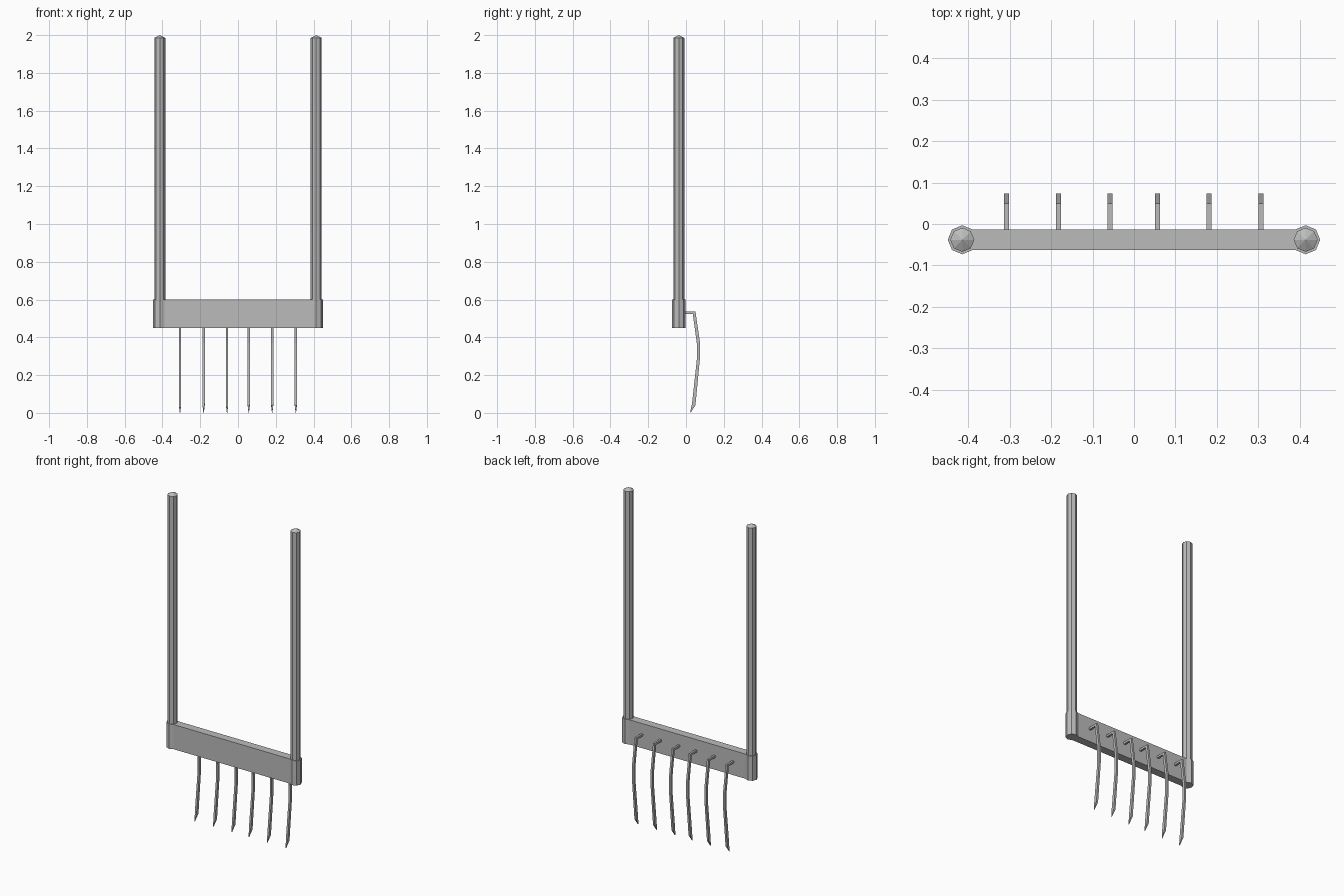
import bpy
import bmesh
import math
from mathutils import Matrix, Vector

cube = bpy.data.objects.get("Cube")
if cube:
    bpy.data.objects.remove(cube, do_unlink=True)

metal = bpy.data.materials.new("grey_metal")
metal.use_nodes = True
GREY = (0.5, 0.5, 0.5, 1)
metal.diffuse_color = GREY
metal.node_tree.nodes["Principled BSDF"].inputs["Base Color"].default_value = GREY

POST_X, POST_Y = 0.414, -0.038
SOCKET_R, POLE_R = 0.035, 0.029
BAR_LOW, BAR_TOP = 0.45, 0.6


def finish(name, bm):
    bmesh.ops.recalc_face_normals(bm, faces=bm.faces)
    mesh = bpy.data.meshes.new(name)
    bm.to_mesh(mesh)
    bm.free()
    mesh.materials.append(metal)
    obj = bpy.data.objects.new(name, mesh)
    bpy.context.collection.objects.link(obj)
    return obj


def ring(radius, x, z):
    steps = [math.tau * i / 8 for i in range(8)]
    return [Vector((x + radius * math.cos(a), POST_Y + radius * math.sin(a), z)) for a in steps]


def extrude(bm, outline, offset):
    face = bm.faces.new([bm.verts.new(p) for p in outline])
    new = bmesh.ops.extrude_face_region(bm, geom=[face])["geom"]
    verts = [g for g in new if isinstance(g, bmesh.types.BMVert)]
    bmesh.ops.translate(bm, verts=verts, vec=offset)
    return [g for g in new if isinstance(g, bmesh.types.BMFace)][0]


# Crossbar with rounded socket ends, one solid outline
bm = bmesh.new()
right_end = [p for p in ring(SOCKET_R, POST_X, BAR_LOW)]
left_end = [p for p in ring(SOCKET_R, -POST_X, BAR_LOW)]
outline = right_end[-3:] + right_end[:4] + left_end[1:8]
# Drop the inward points so the bar runs straight between the sockets
outline = [p for p in outline if abs(p.x) > POST_X - SOCKET_R * 0.9]
extrude(bm, outline, Vector((0, 0, BAR_TOP - BAR_LOW)))
finish("crossbar", bm)

# Eight-sided handles with a low pointed cap
for side, x in (("left", POST_X), ("right", -POST_X)):
    bm = bmesh.new()
    top = extrude(bm, ring(POLE_R, x, BAR_LOW + 0.01), Vector((0, 0, 1.525)))
    bmesh.ops.poke(bm, faces=[top])
    tip = max(bm.verts, key=lambda v: v.co.z + (len(v.link_edges) == 8))
    tip.co.z = 2.0
    finish(side + "_handle", bm)

# Curved tines: outer and inner edge in (y, z), with half width
SECTIONS = [
    ((-0.02, 0.537), (-0.02, 0.524), 0.006),
    ((0.050, 0.537), (0.036, 0.524), 0.006),
    ((0.073, 0.38), (0.057, 0.37), 0.006),
    ((0.073, 0.28), (0.057, 0.28), 0.006),
    ((0.050, 0.04), (0.032, 0.05), 0.006),
    ((0.024, 0.0), (0.022, 0.005), 0.001),
]
for i, x in enumerate((-0.307, -0.182, -0.058, 0.057, 0.181, 0.306)):
    bm = bmesh.new()
    loops = []
    for outer, inner, w in SECTIONS:
        corners = [(x - w, *outer), (x + w, *outer), (x + w, *inner), (x - w, *inner)]
        loops.append([bm.verts.new(c) for c in corners])
    for a, b in zip(loops, loops[1:]):
        for k in range(4):
            n = (k + 1) % 4
            bm.faces.new((a[k], a[n], b[n], b[k]))
    bm.faces.new(loops[0])
    bm.faces.new(loops[-1])
    finish(f"tine_{i + 1}", bm)
